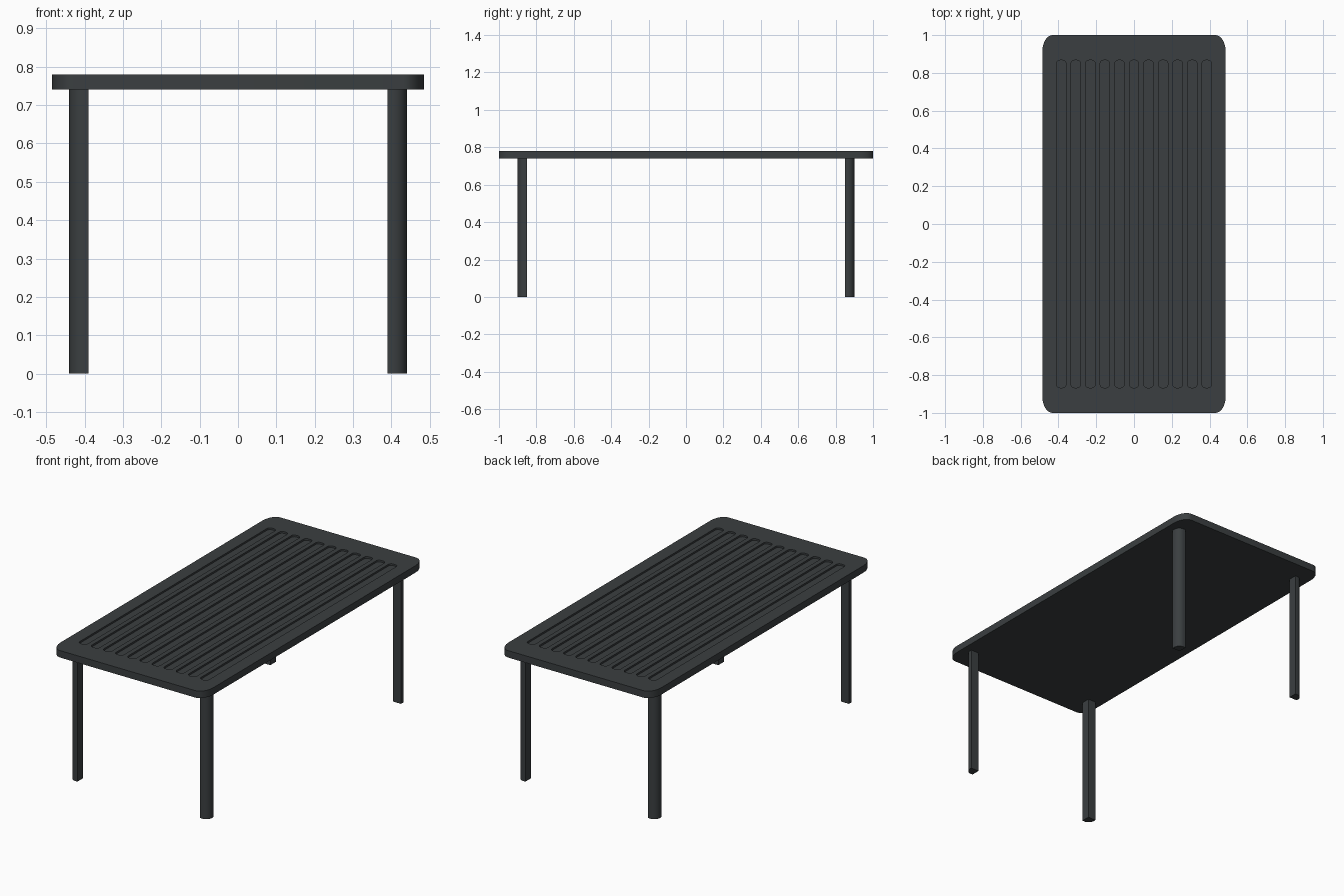
import bpy, bmesh
from math import sin, cos, pi, radians

if "Cube" in bpy.data.objects:
    bpy.data.objects.remove(bpy.data.objects["Cube"])

mat = bpy.data.materials.new("dark_grey")
mat.diffuse_color = (0.043, 0.049, 0.052, 1)
mat.use_nodes = True
mat.node_tree.nodes["Principled BSDF"].inputs["Base Color"].default_value = mat.diffuse_color


def rounded_rect(cx, cy, hx, hy, rx, ry, n):
    """Outline of a rectangle with elliptical corners."""
    pts = []
    for k, (sx, sy) in enumerate([(1, 1), (-1, 1), (-1, -1), (1, -1)]):
        for i in range(n + 1):
            a = pi / 2 * (k + i / n)
            pts.append((cx + sx * (hx - rx) + rx * cos(a),
                        cy + sy * (hy - ry) + ry * sin(a)))
    return pts


def ring(bm, pts, z):
    return [bm.verts.new((x, y, z)) for x, y in pts]


def loop_edges(bm, vs):
    return [bm.edges.new((vs[i - 1], vs[i])) for i in range(len(vs))]


def wall(bm, a, b):
    for i in range(len(a)):
        bm.faces.new((a[i - 1], a[i], b[i], b[i - 1]))


def finish(bm, name):
    bmesh.ops.recalc_face_normals(bm, faces=bm.faces)
    me = bpy.data.meshes.new(name)
    bm.to_mesh(me)
    bm.free()
    me.materials.append(mat)
    ob = bpy.data.objects.new(name, me)
    bpy.context.collection.objects.link(ob)
    bpy.ops.object.select_all(action='DESELECT')
    ob.select_set(True)
    bpy.context.view_layer.objects.active = ob
    bpy.ops.object.shade_smooth_by_angle(angle=radians(35))
    return ob


# Table top: slab with rounded corners and shallow long slots
TOP, UNDER, FLOOR = 0.78, 0.74, 0.77
SLOTS, PITCH, HALF_W, HALF_L = 11, 0.077, 0.025, 0.867

bm = bmesh.new()
outline = rounded_rect(0, 0, 0.485, 1.0, 0.055, 0.085, 10)
rim = ring(bm, outline, TOP)
edges = loop_edges(bm, rim)
slots = []
for i in range(SLOTS):
    x = (i - (SLOTS - 1) / 2) * PITCH
    pts = rounded_rect(x, 0, HALF_W, HALF_L, 0.018, 0.018, 5)
    vs = ring(bm, pts, TOP)
    edges += loop_edges(bm, vs)
    slots.append((vs, pts))
bmesh.ops.triangle_fill(bm, edges=edges, use_beauty=True, normal=(0, 0, 1))
for vs, pts in slots:
    low = ring(bm, pts, FLOOR)
    wall(bm, vs, low)
    bm.faces.new(low)
base = ring(bm, outline, UNDER)
wall(bm, rim, base)
bm.faces.new(base)
finish(bm, "table_top")

# Legs: square posts with the outer corner rounded
X0, X1, Y0, Y1, R = 0.39, 0.44, 0.85, 0.90, 0.037
profile = [(X0, Y1), (X0, Y0), (X1, Y0)]
profile += [(X1 - R + R * cos(a), Y1 - R + R * sin(a))
            for a in (pi / 2 * i / 8 for i in range(9))]
for sx, side in ((-1, "left"), (1, "right")):
    for sy, end in ((-1, "front"), (1, "back")):
        bm = bmesh.new()
        pts = [(sx * x, sy * y) for x, y in profile]
        foot, head = ring(bm, pts, 0), ring(bm, pts, UNDER)
        wall(bm, foot, head)
        bm.faces.new(foot)
        bm.faces.new(head)
        finish(bm, f"{end}_{side}_leg")
